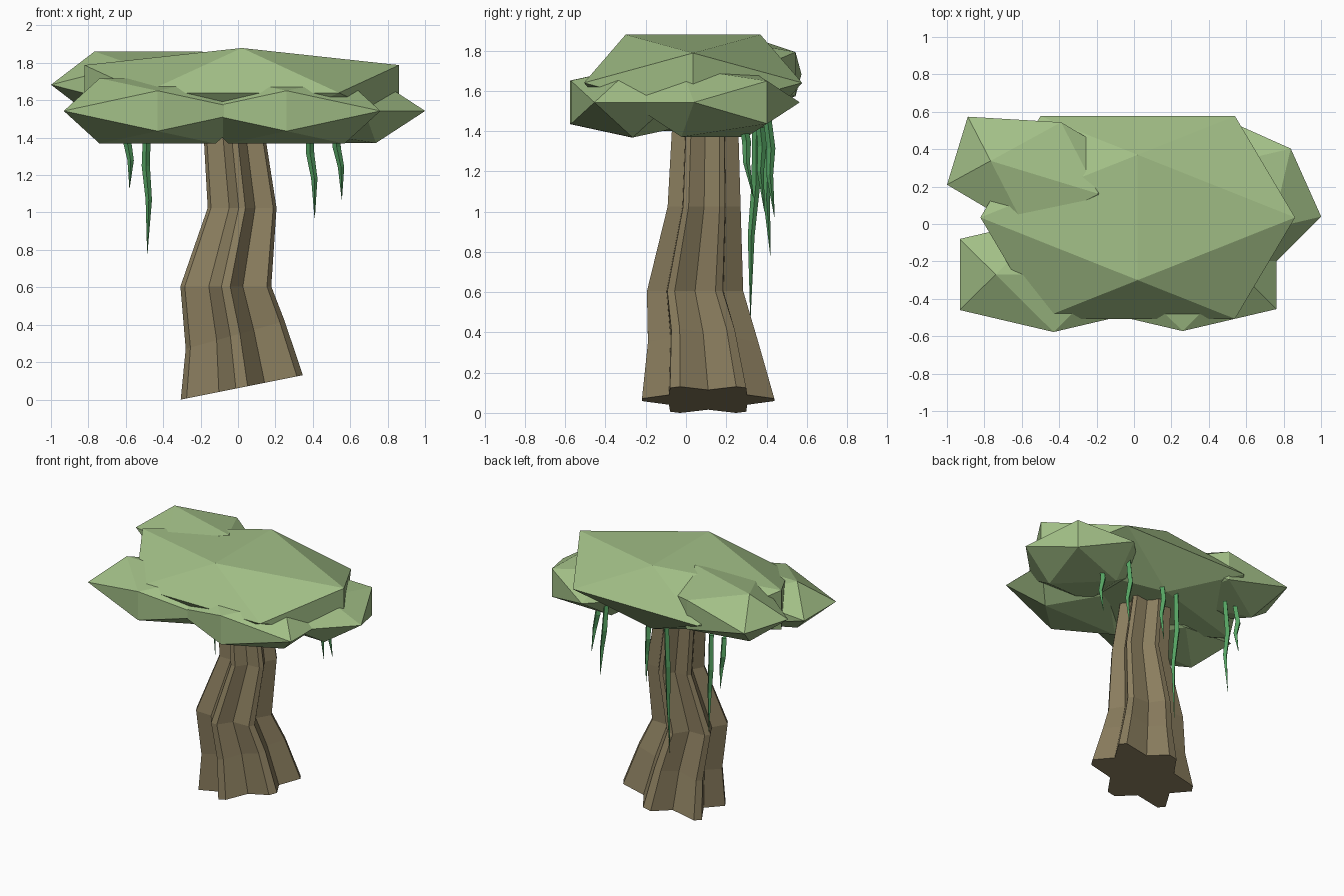
import bpy, bmesh
from math import cos, sin, radians, sqrt
from mathutils import Vector, Matrix

if "Cube" in bpy.data.objects:
    bpy.data.objects.remove(bpy.data.objects["Cube"])

PHI = (1 + sqrt(5)) / 2


def material(name, rgb):
    m = bpy.data.materials.new(name)
    m.diffuse_color = (*rgb, 1)
    m.use_nodes = True
    m.node_tree.nodes["Principled BSDF"].inputs["Base Color"].default_value = m.diffuse_color
    return m


LEAF = material("leaf_green", (0.36, 0.52, 0.24))
BARK = material("bark_brown", (0.26, 0.21, 0.115))
VINE = material("vine_green", (0.09, 0.36, 0.12))


def finish(bm, name, mat):
    bmesh.ops.recalc_face_normals(bm, faces=bm.faces)
    me = bpy.data.meshes.new(name)
    bm.to_mesh(me)
    bm.free()
    me.materials.append(mat)
    ob = bpy.data.objects.new(name, me)
    bpy.context.collection.objects.link(ob)


def loft(name, rings, mat):
    """Skin a stack of equal-length point rings and cap both ends."""
    bm = bmesh.new()
    vs = [[bm.verts.new(p) for p in r] for r in rings]
    n = len(vs[0])
    for a, b in zip(vs, vs[1:]):
        for i in range(n):
            j = (i + 1) % n
            bm.faces.new((a[i], a[j], b[j], b[i]))
    bm.faces.new(vs[0][::-1])
    bm.faces.new(vs[-1])
    finish(bm, name, mat)


def leaf_clump(name, centre, size, turn):
    """Stretched icosahedron with its top edge along local x."""
    bm = bmesh.new()
    xf = Matrix.Translation(centre) @ Matrix.Rotation(radians(turn), 4, 'Z')
    for a in (-1, 1):
        for b in (-PHI, PHI):
            for p in ((a, 0, b), (0, b, a), (b, a, 0)):
                bm.verts.new(xf @ Vector([c * s for c, s in zip(p, size)]))
    bmesh.ops.convex_hull(bm, input=bm.verts)
    finish(bm, name, LEAF)


# Canopy: one broad clump and four smaller ones
leaf_clump("canopy_main", (0.02, 0.035, 1.64), (0.335, 0.52, 0.148), 90)
leaf_clump("canopy_front_left", (-0.43, -0.27, 1.543), (0.31, 0.19, 0.108), 0)
leaf_clump("canopy_front_right", (0.26, -0.265, 1.543), (0.31, 0.19, 0.108), 0)
leaf_clump("canopy_right", (0.575, 0.14, 1.543), (0.23, 0.23, 0.106), -45)
leaf_clump("canopy_back_left", (-0.48, 0.25, 1.683), (0.30, 0.19, 0.11), -17)

# Trunk: blunt six-pointed star, bent and tapered; cx, cy, z, rx, ry, tilt
LEVELS = [(0.02, 0.11, 0.065, 0.36, 0.33, 0.20),
          (-0.015, 0.085, 0.345, 0.292, 0.275, 0.28),
          (-0.065, 0.045, 0.605, 0.268, 0.24, 0.0),
          (0.022, 0.09, 1.025, 0.203, 0.182, 0.0),
          (-0.018, 0.095, 1.40, 0.182, 0.166, 0.0),
          (-0.02, 0.095, 1.47, 0.18, 0.165, 0.0)]
rings = []
for cx, cy, z, rx, ry, tilt in LEVELS:
    ring = []
    for k in range(6):
        for off, r in ((-5, 1), (5, 1), (30, 0.68)):
            a = radians(30 + 60 * k + off)
            dx = rx * r * cos(a)
            ring.append((cx + dx, cy + ry * r * sin(a), z + tilt * dx))
    rings.append(ring)
loft("trunk", rings, BARK)

# Hanging vines: top x, top y, tip x, tip y, tip z
VINES = [(-0.585, 0.38, -0.58, 0.42, 1.13), (-0.485, 0.39, -0.485, 0.42, 0.78),
         (-0.08, 0.35, -0.09, 0.32, 0.47), (0.06, 0.36, 0.06, 0.39, 1.00),
         (0.385, 0.40, 0.41, 0.44, 0.97), (0.525, 0.27, 0.555, 0.335, 1.07)]
for n, (x0, y0, x1, y1, z1) in enumerate(VINES):
    rings = []
    for t, r, bend in ((0, 0.02, 0), (0.35, 0.022, 0.008), (0.6, 0.017, -0.008), (1, 0.001, 0)):
        c = Vector((x0 + (x1 - x0) * t - bend, y0 + (y1 - y0) * t + bend, 1.5 + (z1 - 1.5) * t))
        rings.append([c + Vector((r * cos(radians(a)), r * sin(radians(a)), 0))
                      for a in (0, 90, 180, 270)])
    loft(f"hanging_vine_{n + 1}", rings, VINE)
